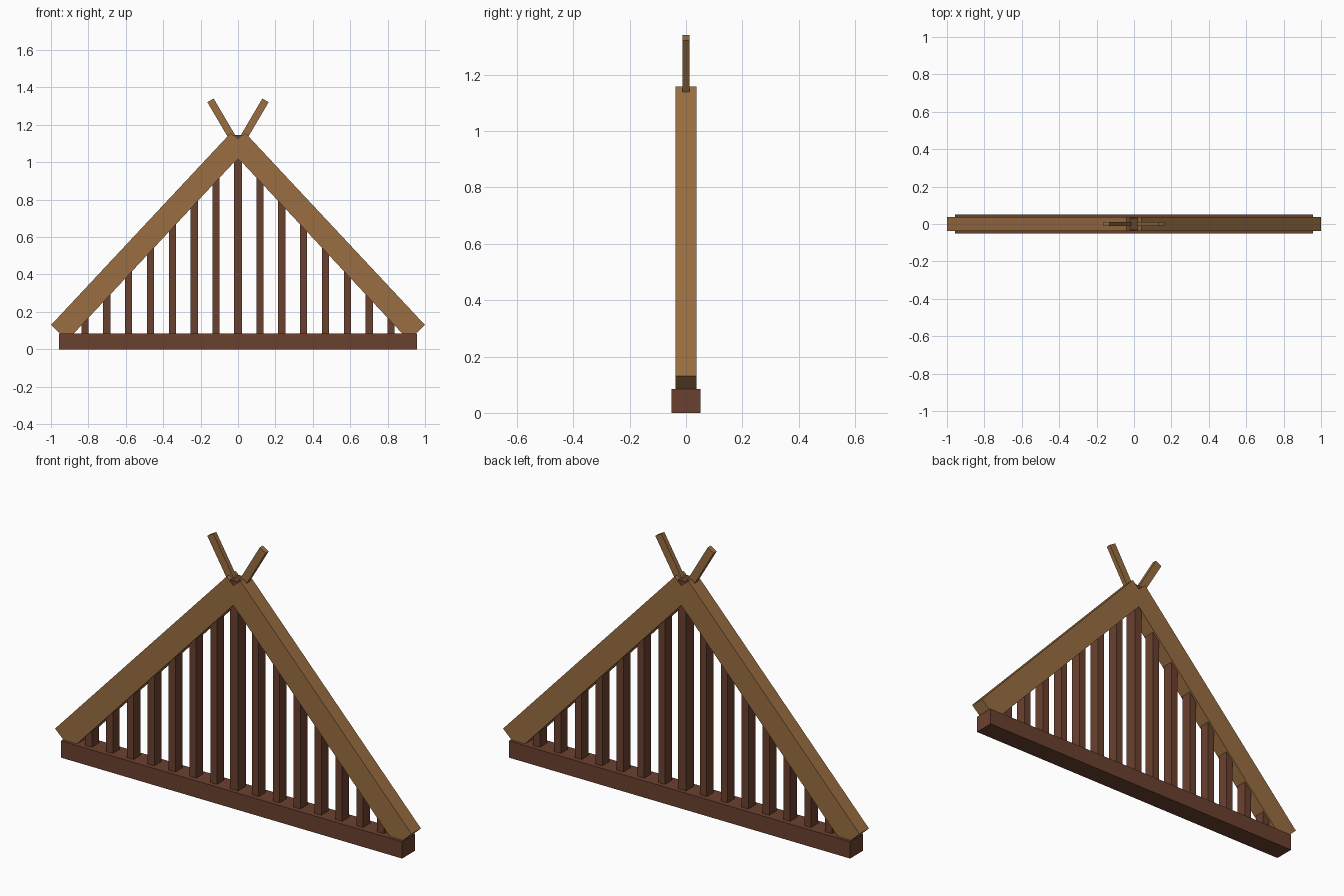
import bpy
from mathutils import Matrix, Vector

if "Cube" in bpy.data.objects:
    bpy.data.objects.remove(bpy.data.objects["Cube"])


def material(name, rgb):
    m = bpy.data.materials.new(name)
    m.diffuse_color = (*rgb, 1)
    m.use_nodes = True
    m.node_tree.nodes["Principled BSDF"].inputs["Base Color"].default_value = m.diffuse_color
    return m


LIGHT = material("light timber", (0.32, 0.157, 0.053))
DARK = material("dark timber", (0.147, 0.053, 0.028))


def box(name, x, y, z, mat):
    """Axis-aligned box from (min, max) pairs."""
    bpy.ops.mesh.primitive_cube_add(size=1)
    ob = bpy.context.object
    ob.name = name
    size = Vector((x[1] - x[0], y[1] - y[0], z[1] - z[0]))
    mid = Vector((x[0] + x[1], y[0] + y[1], z[0] + z[1])) / 2
    ob.data.transform(Matrix.Translation(mid) @ Matrix.Diagonal((*size, 1)))
    ob.data.materials.append(mat)
    return ob


def beam(name, start, end, width, depth, mat):
    """Square-ended beam in the xz plane, between two centreline points."""
    a, b = Vector((start[0], 0, start[1])), Vector((end[0], 0, end[1]))
    along = (b - a).normalized()
    ob = box(name, (0, (b - a).length), (-depth / 2, depth / 2),
             (-width / 2, width / 2), mat)
    across = along.cross(Vector((0, 1, 0)))
    rot = Matrix((along, (0, 1, 0), across)).transposed().to_4x4()
    ob.data.transform(Matrix.Translation(a) @ rot)
    return ob


# Bottom tie beam
box("tie_beam", (-0.957, 0.957), (-0.052, 0.052), (0, 0.085), DARK)

# Central king post, showing in the notch at the peak
box("king_post", (-0.022, 0.022), (-0.032, 0.032), (0.07, 1.145), DARK)

# Sloping rafters and crossed finials
for s, side in ((-1, "left"), (1, "right")):
    beam("rafter_" + side, (s * 0.956, 0.089), (s * -0.005, 1.116),
         0.12, 0.075, LIGHT)
    beam("finial_" + side, (s * 0.023, 1.12), (s * 0.147, 1.331),
         0.039, 0.024, LIGHT)

# Vertical slats, ending inside the rafters
for i in range(-7, 8):
    if i:
        x = i * 0.117
        top = 1.02 - 1.067 * abs(x) + 0.06
        box("slat", (x - 0.019, x + 0.019), (-0.028, 0.028), (0.07, top), DARK)
